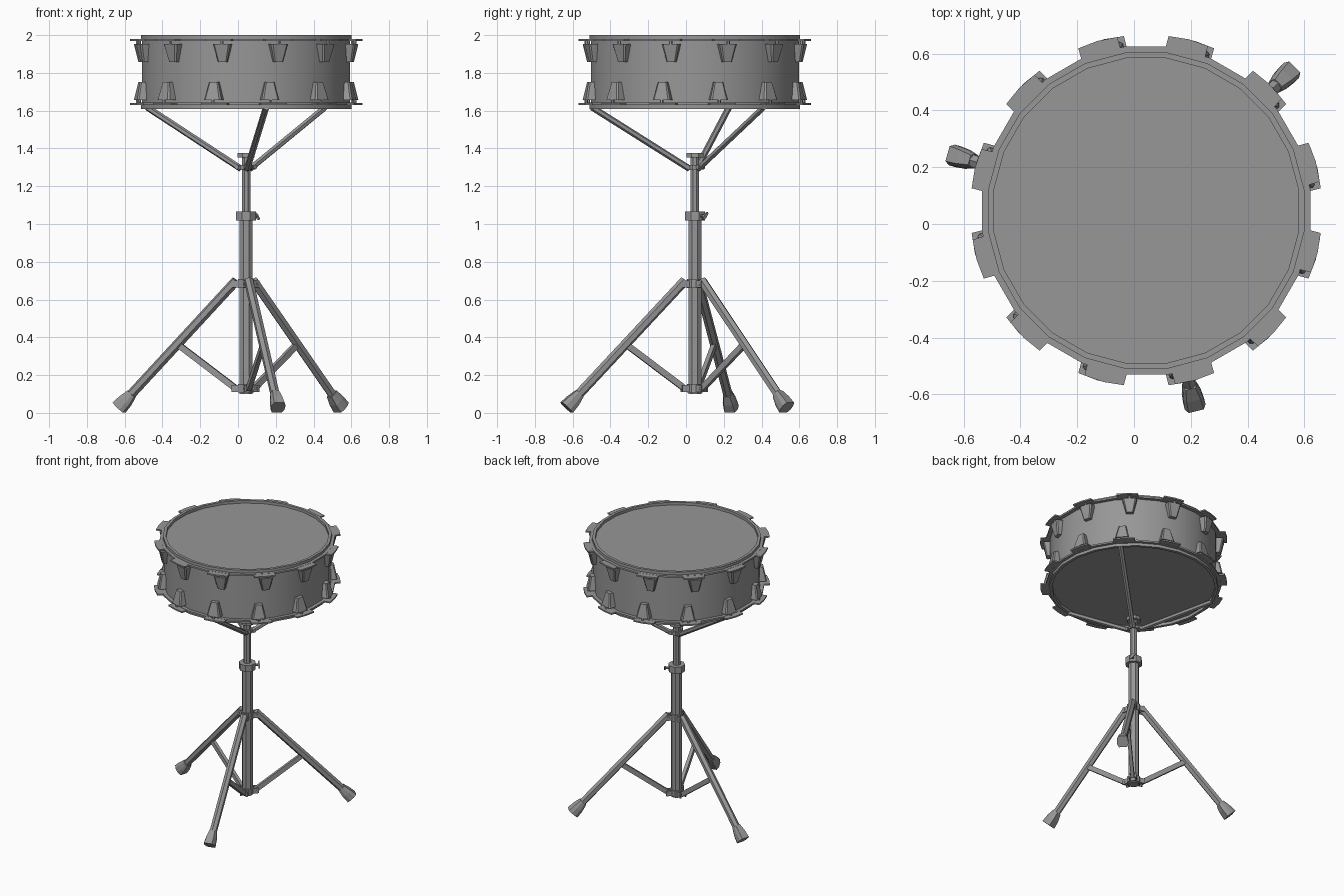
import bpy, bmesh
from math import sin, cos, pi, radians
from mathutils import Vector

if "Cube" in bpy.data.objects:
    bpy.data.objects.remove(bpy.data.objects["Cube"])

CX, CY = 0.043, 0.047          # shared vertical axis of drum and stand
MID = 1.805                    # mid height of the drum
LEG_ANGLES = [44, 164, 284]

GREY = bpy.data.materials.new("dark_grey")
GREY.diffuse_color = (0.31, 0.31, 0.31, 1)
GREY.use_nodes = True
GREY.node_tree.nodes["Principled BSDF"].inputs["Base Color"].default_value = GREY.diffuse_color


def polar(a, r, z, side=0.0):
    a = radians(a)
    return Vector((CX + r * cos(a) - side * sin(a), CY + r * sin(a) + side * cos(a), z))


def finish(name, bm, smooth=False):
    bmesh.ops.recalc_face_normals(bm, faces=bm.faces)
    me = bpy.data.meshes.new(name)
    bm.to_mesh(me)
    bm.free()
    me.materials.append(GREY)
    if smooth:
        me.polygons.foreach_set("use_smooth", [True] * len(me.polygons))
        me.set_sharp_from_angle(angle=radians(35))
    ob = bpy.data.objects.new(name, me)
    bpy.context.collection.objects.link(ob)
    return ob


def lathe(name, profile, n=24, closed=False):
    bm = bmesh.new()
    rings = [[bm.verts.new(polar(360 * (i + 0.5) / n, r, z)) for i in range(n)] for r, z in profile]
    pairs = list(zip(rings, rings[1:])) + ([(rings[-1], rings[0])] if closed else [])
    for a, b in pairs:
        for i in range(n):
            j = (i + 1) % n
            bm.faces.new((a[i], a[j], b[j], b[i]))
    if not closed:
        bm.faces.new(rings[0])
        bm.faces.new(rings[-1])
    return finish(name, bm, n > 8)


def loft(name, loops):
    bm = bmesh.new()
    rings = [[bm.verts.new(p) for p in loop] for loop in loops]
    n = len(rings[0])
    for a, b in zip(rings, rings[1:]):
        for i in range(n):
            j = (i + 1) % n
            bm.faces.new((a[i], a[j], b[j], b[i]))
    bm.faces.new(rings[0])
    bm.faces.new(rings[-1])
    return finish(name, bm)


def rod(name, pts, radii, n=6, wide=1.0, boxy=False):
    # straight bar through pts; 'wide' scales its sideways width, 'boxy' squares it off above the floor
    d = (pts[-1] - pts[0]).normalized()
    side = d.cross(Vector((0, 0, 1)))
    side = side.normalized() if side.length > 1e-4 else Vector((1, 0, 0))
    up = side.cross(d)
    loops = []
    for p, r in zip(pts, radii):
        loop = []
        for i in range(n):
            t = 2 * pi * (i + 0.5) / n
            c = cos(t)
            if boxy:
                c = max(-1, min(1, c * 1.9))
            v = p + side * (r * wide * c) + up * (r * sin(t))
            if boxy:
                v.z = max(v.z, 0)
            loop.append(v)
        loops.append(loop)
    return loft(name, loops)


# Drum shell
lathe("drum_shell", [(0.556, 1.635), (0.556, 1.975)])
for name, s in (("top", 1), ("bottom", -1)):
    def z(h):
        return MID + s * h
    # Recessed head, and hoop with raised rim and thin flange
    lathe(name + "_head", [(0.547, z(0.165)), (0.547, z(0.175))])
    lathe(name + "_hoop", [(0.542, z(0.165)), (0.542, z(0.195)), (0.562, z(0.195)),
                           (0.562, z(0.175)), (0.583, z(0.175)), (0.583, z(0.163))], closed=True)
    for k in range(12):
        a = 15 + 30 * k
        # Hoop tab
        t = a + 1.1 * s
        outline = [(-7.3, 0.565), (-6.6, 0.62), (0, 0.622), (6.6, 0.62), (7.3, 0.565)]
        loft(f"{name}_tab_{k}", [[polar(t + da, r, z(h)) for da, r in outline]
                                 for h in (0.164, 0.174)])
        # Tapered lug
        a += 2.4 * s
        loft(f"{name}_lug_{k}",
             [[polar(a, 0.54, z(h), -w), polar(a, rr - 0.008, z(h), -w),
               polar(a, rr, z(h), -w * 0.8), polar(a, rr, z(h), w * 0.8),
               polar(a, rr - 0.008, z(h), w), polar(a, 0.54, z(h), w)]
              for h, w, rr in ((0.052, 0.024, 0.58), (0.148, 0.048, 0.6))])
        # Tension bolt
        rod(f"{name}_bolt_{k}", [polar(a, 0.59, z(0.14)), polar(a, 0.59, z(0.170))], [0.009] * 2)

# Telescoping column
lathe("lower_tube", [(0.037, 0.10), (0.037, 1.03)], 8)
lathe("upper_tube", [(0.025, 1.00), (0.025, 1.37)], 8)
lathe("height_collar", [(0.057, 1.018), (0.057, 1.066)], 8)
lathe("top_cap", [(0.048, 1.352), (0.048, 1.375)], 8)
lathe("basket_hub", [(0.036, 1.287), (0.036, 1.312)], 8)
lathe("leg_hub", [(0.046, 0.66), (0.046, 0.708)], 8)
lathe("brace_hub", [(0.046, 0.108), (0.046, 0.152)], 8)

# Wing screw on the collar
rod("wing_screw", [polar(44, 0.04, 1.042), polar(44, 0.08, 1.042)], [0.009] * 2, 8)
wing = [(-0.008, 0.006), (-0.022, -0.014), (-0.014, -0.02),
        (0.008, -0.006), (0.022, 0.014), (0.014, 0.02)]
loft("wing_nut", [[polar(44, r, 1.042 + h, w) for h, w in wing] for r in (0.074, 0.083)])

for i, a in enumerate(LEG_ANGLES):
    # Leg, rubber foot and brace
    rod(f"leg_{i}", [polar(a, 0.055, 0.70), polar(a, 0.67, 0.06)], [0.026] * 2, 6, 0.95)
    rod(f"foot_{i}", [polar(a, 0.63, 0.102), polar(a, 0.665, 0.064), polar(a, 0.70, 0.028)],
        [0.027, 0.038, 0.042], 8, 0.9, True)
    rod(f"brace_{i}", [polar(a, 0.055, 0.128), polar(a, 0.375, 0.362)], [0.023] * 2, 4, 0.7)
    # Hinge brackets and pins on the hubs
    for part, z0 in (("leg", 0.683), ("brace", 0.13)):
        for s in (-1, 1):
            rod(f"{part}_bracket_{i}_{s}",
                [polar(a, 0.035, z0, s * 0.021), polar(a, 0.073, z0, s * 0.021)],
                [0.026] * 2, 4, 0.25)
        rod(f"{part}_pin_{i}", [polar(a, 0.06, z0, -0.028), polar(a, 0.06, z0, 0.028)], [0.008] * 2)
    # Basket arm and its pivot
    b = a - 3
    rod(f"basket_arm_{i}", [polar(b, 0.03, 1.293), polar(b, 0.555, 1.618)], [0.017] * 2, 6)
    rod(f"arm_pin_{i}", [polar(b, 0.045, 1.302, -0.022), polar(b, 0.045, 1.302, 0.022)], [0.013] * 2)
